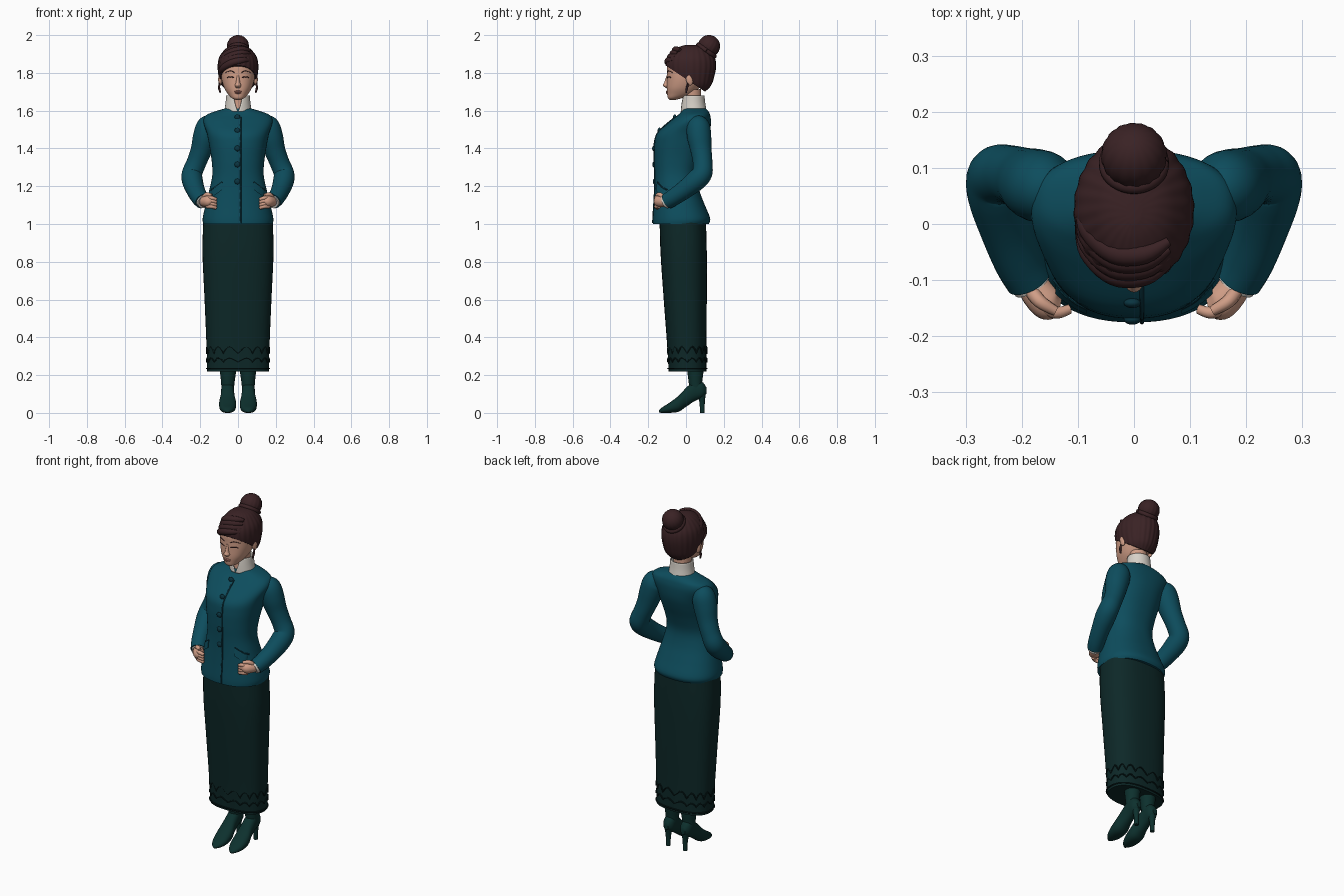
import bpy, bmesh, math
from mathutils import Vector

cube = bpy.data.objects.get("Cube")
if cube:
    bpy.data.objects.remove(cube, do_unlink=True)


def material(name, rgb):
    m = bpy.data.materials.new(name)
    m.use_nodes = True
    col = (*rgb, 1)
    m.diffuse_color = col
    bsdf = next(n for n in m.node_tree.nodes if n.type == 'BSDF_PRINCIPLED')
    bsdf.inputs["Base Color"].default_value = col
    return m


TEAL = material("teal jacket", (0.004, 0.074, 0.11))
SEAM = material("dark teal trim", (0.003, 0.035, 0.052))
GREEN = material("dark green skirt", (0.004, 0.021, 0.021))
STITCH = material("black green embroidery", (0.002, 0.011, 0.011))
BOOT = material("green boots", (0.004, 0.03, 0.027))
HAIR = material("dark brown hair", (0.042, 0.016, 0.018))
SKIN = material("skin", (0.63, 0.34, 0.24))
CREAM = material("cream collar", (0.68, 0.64, 0.58))
LIP = material("lips", (0.48, 0.19, 0.15))


def finish(name, bm, mat):
    bmesh.ops.recalc_face_normals(bm, faces=bm.faces)
    me = bpy.data.meshes.new(name)
    bm.to_mesh(me)
    bm.free()
    me.materials.append(mat)
    ob = bpy.data.objects.new(name, me)
    bpy.context.collection.objects.link(ob)
    bpy.ops.object.select_all(action='DESELECT')
    ob.select_set(True)
    bpy.context.view_layer.objects.active = ob
    bpy.ops.object.shade_smooth_by_angle(angle=math.radians(45))
    return ob


def smooth(rows, steps=5):
    """Catmull-Rom interpolation of rows of numbers."""
    out = []
    for i in range(len(rows) - 1):
        a, b, c, d = (rows[max(i - 1, 0)], rows[i], rows[i + 1], rows[min(i + 2, len(rows) - 1)])
        for k in range(steps):
            t = k / steps
            out.append([0.5 * (2 * q + (r - p) * t + (2 * p - 5 * q + 4 * r - s) * t * t
                               + (3 * q - p - 3 * r + s) * t ** 3) for p, q, r, s in zip(a, b, c, d)])
    return out + [list(rows[-1])]


def skin_rings(bm, rings, closed=True, caps=True):
    vs = [[bm.verts.new(p) for p in ring] for ring in rings]
    n = len(vs[0])
    for a, b in zip(vs, vs[1:]):
        for j in range(n if closed else n - 1):
            k = (j + 1) % n
            bm.faces.new((a[j], a[k], b[k], b[j]))
    if caps:
        bm.faces.new(vs[0])
        bm.faces.new(vs[-1])


def power(v, p):
    return math.copysign(abs(v) ** (2 / p), v)


def loft(rows, p=2, axis='z', cx=0, n=48, ridge=0, gap=None, caps=True):
    """Rows are (station, half width, low, high) of each oval section."""
    bm, rings = bmesh.new(), []
    for i, (s, rx, lo, hi) in enumerate(smooth(rows)):
        g = gap(s) if gap else 0
        ring = []
        for j in range(n):
            t = -math.pi / 2 + g + (2 * math.pi - 2 * g) * j / (n - 1 if gap else n)
            f = 1 + ridge * math.sin(24 * t)
            x, o = cx + rx * f * power(math.cos(t), p), (lo + hi) / 2 + (hi - lo) / 2 * f * power(math.sin(t), p)
            ring.append((x, o, s) if axis == 'z' else (x, s, o))
        rings.append(ring)
    skin_rings(bm, rings, closed=not gap, caps=caps)
    return bm


def tube(name, path, mat, n=20, steps=5):
    """Round tube through points (x, y, z, radius)."""
    pts = smooth(path, steps)
    bm, rings, side = bmesh.new(), [], None
    for i, q in enumerate(pts):
        tan = Vector(pts[min(i + 1, len(pts) - 1)][:3]) - Vector(pts[max(i - 1, 0)][:3])
        tan.normalize()
        side = (side - tan * side.dot(tan)) if side else tan.orthogonal()
        side.normalize()
        up = tan.cross(side)
        rings.append([Vector(q[:3]) + q[3] * (side * math.cos(a) + up * math.sin(a))
                      for a in (2 * math.pi * j / n for j in range(n))])
    skin_rings(bm, rings)
    return finish(name, bm, mat)


def ball(name, loc, scale, mat, rot=0, ridge=0):
    bm = bmesh.new()
    bmesh.ops.create_uvsphere(bm, u_segments=48, v_segments=20, radius=1)
    for v in bm.verts:
        f = 1 + ridge * math.sin(16 * math.atan2(v.co.y, v.co.x)) * (1 - v.co.z ** 2)
        v.co = Vector(c * s * f for c, s in zip(v.co, scale))
    ob = finish(name, bm, mat)
    ob.location, ob.rotation_euler = loc, (rot, 0, 0)
    return ob


def front(rows, x, z, p):
    """Depth of the front of a lofted body at (x, z)."""
    s, rx, lo, hi = min(smooth(rows, 20), key=lambda r: abs(r[0] - z))
    return (lo + hi) / 2 - (hi - lo) / 2 * max(0, 1 - abs(x / rx) ** p) ** (1 / p)


def line_on(name, rows, p, pts, r, mat):
    tube(name, [(x, front(rows, x, z, p), z, r) for x, z in pts], mat, n=8)


# Skirt with embroidered hem
skirt = [(0.22, 0.163, -0.092, 0.108), (0.36, 0.167, -0.1, 0.108), (0.6, 0.177, -0.118, 0.11),
         (0.85, 0.188, -0.135, 0.11), (1.03, 0.183, -0.14, 0.105)]
finish("skirt", loft(skirt, 2.5), GREEN)
for k, (base, wave) in enumerate(((0.235, 0), (0.27, 0.02), (0.315, 0.035))):
    path = []
    for i in range(97):
        t = 2 * math.pi * i / 96
        path.append((0.166 * power(math.cos(t), 2.5), 0.007 + 0.103 * power(math.sin(t), 2.5),
                     base + wave * abs(math.sin(8 * t)), 0.004))
    tube(f"hem_embroidery_{k}", path, STITCH, n=6, steps=1)

# Jacket body
jacket = [(1.0, 0.184, -0.175, 0.12), (1.03, 0.187, -0.175, 0.128), (1.1, 0.172, -0.17, 0.1),
          (1.18, 0.152, -0.166, 0.07), (1.26, 0.136, -0.165, 0.058), (1.34, 0.14, -0.168, 0.078),
          (1.42, 0.153, -0.167, 0.108), (1.48, 0.165, -0.152, 0.126), (1.54, 0.183, -0.088, 0.132),
          (1.575, 0.17, -0.045, 0.128), (1.595, 0.125, -0.025, 0.12), (1.612, 0.068, -0.015, 0.105)]
finish("jacket", loft(jacket, 2.3, n=64), TEAL)
line_on("front_seam", jacket, 2.3, [(0.014, 1.005 + 0.04 * i) for i in range(15)], 0.004, SEAM)
for i, z in enumerate((1.565, 1.495, 1.4, 1.315, 1.225)):
    ball(f"button_{i}", (-0.003, front(jacket, 0, z, 2.3) - 0.002, z), (0.015, 0.009, 0.015), SEAM)

# Arms, hands and pocket flaps
for s, side in ((1, "left"), (-1, "right")):
    tube(f"{side}_sleeve", [(s * x, y, z, r) for x, y, z, r in (
        (0.135, 0.06, 1.54, 0.045), (0.158, 0.065, 1.515, 0.062), (0.175, 0.07, 1.46, 0.064),
        (0.195, 0.08, 1.39, 0.056), (0.22, 0.088, 1.325, 0.052), (0.243, 0.085, 1.268, 0.054),
        (0.241, 0.05, 1.228, 0.055), (0.225, -0.01, 1.18, 0.049), (0.205, -0.065, 1.142, 0.045),
        (0.187, -0.1, 1.12, 0.042))], TEAL, n=28)
    tube(f"{side}_cuff", [(s * 0.19, -0.095, 1.123, 0.036), (s * 0.181, -0.109, 1.117, 0.036)], CREAM)
    tube(f"{side}_palm", [(s * x, y, z, r) for x, y, z, r in (
        (0.187, -0.1, 1.12, 0.026), (0.172, -0.122, 1.12, 0.03), (0.152, -0.143, 1.12, 0.03),
        (0.135, -0.15, 1.118, 0.018))], SKIN)
    for i in range(4):
        z = 1.138 - 0.015 * i
        tube(f"{side}_finger_{i}", [(s * 0.165, -0.142, z, 0.011), (s * 0.14, -0.158, z, 0.011),
                                    (s * 0.115, -0.152, z - 0.008, 0.009)], SKIN, n=10)
    tube(f"{side}_thumb", [(s * 0.185, -0.115, 1.135, 0.013), (s * 0.168, -0.138, 1.155, 0.012),
                           (s * 0.14, -0.155, 1.152, 0.009)], SKIN, n=10)
    bm = bmesh.new()
    rings = []
    for i in range(9):
        x, top = 0.085 + 0.055 * i / 8, 1.22 - 0.04 * i / 8
        rings.append([(s * x, front(jacket, x, z, 2.3) - d, z)
                      for z, d in ((top, 0.001), (top, 0.005), (top - 0.04, 0.009), (top - 0.04, 0.001))])
    skin_rings(bm, rings)
    finish(f"{side}_pocket_flap", bm, TEAL)
    line_on(f"{side}_pocket_edge", jacket, 2.3, [(s * 0.083, 1.222), (s * 0.11, 1.202), (s * 0.142, 1.18)],
            0.004, SEAM)

    # Legs and heeled boots
    tube(f"{side}_leg", [(s * x, y, z, r) for x, y, z, r in (
        (0.052, 0.05, 0.32, 0.05), (0.053, 0.05, 0.22, 0.043), (0.054, 0.05, 0.16, 0.036),
        (0.055, 0.055, 0.11, 0.032))], BOOT)
    finish(f"{side}_boot", loft([
        (0.108, 0.014, 0.1, 0.135), (0.085, 0.031, 0.08, 0.165), (0.045, 0.034, 0.062, 0.17),
        (0, 0.037, 0.032, 0.132), (-0.04, 0.045, 0.006, 0.09), (-0.09, 0.041, 0, 0.052),
        (-0.125, 0.026, 0, 0.03), (-0.142, 0.008, 0.002, 0.014)], 2.3, 'y', s * 0.055, 28), BOOT)
    tube(f"{side}_heel", [(s * 0.055, 0.082, 0.11, 0.025), (s * 0.055, 0.085, 0.06, 0.015),
                          (s * 0.055, 0.087, 0, 0.012)], BOOT, n=14)

# Neck and open stand collar
tube("neck", [(0, 0.035, 1.58, 0.052), (0, 0.035, 1.65, 0.047), (0, 0.03, 1.71, 0.05)], SKIN)
collar = finish("collar", loft([(1.595, 0.073, -0.028, 0.11), (1.64, 0.066, -0.025, 0.102),
                                (1.68, 0.063, -0.02, 0.098)], gap=lambda z: 0.03 + 5 * (z - 1.595), caps=False), CREAM)
solid = collar.modifiers.new("thickness", 'SOLIDIFY')
solid.thickness = 0.006

# Head and face
head = [(1.657, 0.012, -0.085, -0.055), (1.667, 0.034, -0.096, -0.02), (1.69, 0.055, -0.1, 0.04),
        (1.72, 0.073, -0.102, 0.07), (1.76, 0.086, -0.101, 0.1), (1.8, 0.092, -0.1, 0.12),
        (1.84, 0.092, -0.098, 0.12), (1.88, 0.078, -0.075, 0.1), (1.915, 0.04, -0.03, 0.06)]
finish("head", loft(head, 2.2), SKIN)
finish("nose", loft([(1.721, 0.011, -0.108, -0.08), (1.734, 0.017, -0.122, -0.08),
                     (1.75, 0.011, -0.115, -0.08), (1.79, 0.007, -0.101, -0.08)], n=20), SKIN)
for i, dz in enumerate((0.701, 0.694)):
    ball(f"lip_{i}", (0, -0.1, 1 + dz), (0.021 - 0.004 * i, 0.007, 0.005), LIP)
for s, side in ((1, "left"), (-1, "right")):
    line_on(f"{side}_eye", head, 2.2, [(s * 0.02, 1.774), (s * 0.038, 1.779), (s * 0.058, 1.776)], 0.0028, HAIR)
    line_on(f"{side}_brow", head, 2.2, [(s * 0.018, 1.802), (s * 0.04, 1.81), (s * 0.066, 1.802)], 0.0022, HAIR)
    ball(f"{side}_ear", (s * 0.094, 0.018, 1.765), (0.011, 0.018, 0.032), SKIN, rot=0.2)
    tube(f"{side}_earring", [(s * 0.098, 0.01, 1.745, 0.004), (s * 0.1, 0.005, 1.72, 0.006),
                             (s * 0.093, 0, 1.695, 0.004)], HAIR, n=8)

# Swept-back hair, trimmed along the hairline, with bun and fringe
bm = loft([(1.7, 0.058, -0.02, 0.1), (1.73, 0.086, -0.06, 0.13), (1.77, 0.1, -0.09, 0.146),
           (1.83, 0.107, -0.107, 0.158), (1.88, 0.1, -0.1, 0.152), (1.92, 0.073, -0.066, 0.125),
           (1.94, 0.045, -0.03, 0.095), (1.948, 0.012, 0, 0.05)], n=144, ridge=0.01)
bmesh.ops.bisect_plane(bm, geom=bm.verts[:] + bm.edges[:] + bm.faces[:], plane_co=(0, -0.105, 1.838),
                       plane_no=(0, 0.13, 0.195), clear_inner=True)
bmesh.ops.holes_fill(bm, edges=[e for e in bm.edges if e.is_boundary], sides=0)
finish("hair", bm, HAIR)
for i in range(4):
    dz, dy = 0.019 * i, 0.013 * i
    tube(f"fringe_{i}", [(0.062, -0.07 + dy, 1.865 + dz, 0.008), (0.02, -0.092 + dy, 1.866 + dz, 0.018),
                         (-0.035, -0.09 + dy, 1.852 + dz, 0.02), (-0.08, -0.05 + dy, 1.823 + dz, 0.018),
                         (-0.098, 0 + dy, 1.795 + dz, 0.008)], HAIR, n=14)
ball("bun", (0, 0.122, 1.942), (0.058, 0.058, 0.058), HAIR, rot=-0.6, ridge=0.02)
tube("bun_wrap", [(0.05 * math.cos(a), 0.108 + 0.042 * math.sin(a), 1.918 - 0.03 * math.sin(a), 0.013)
                  for a in (math.pi * i / 8 for i in range(17))], HAIR, n=10, steps=3)
